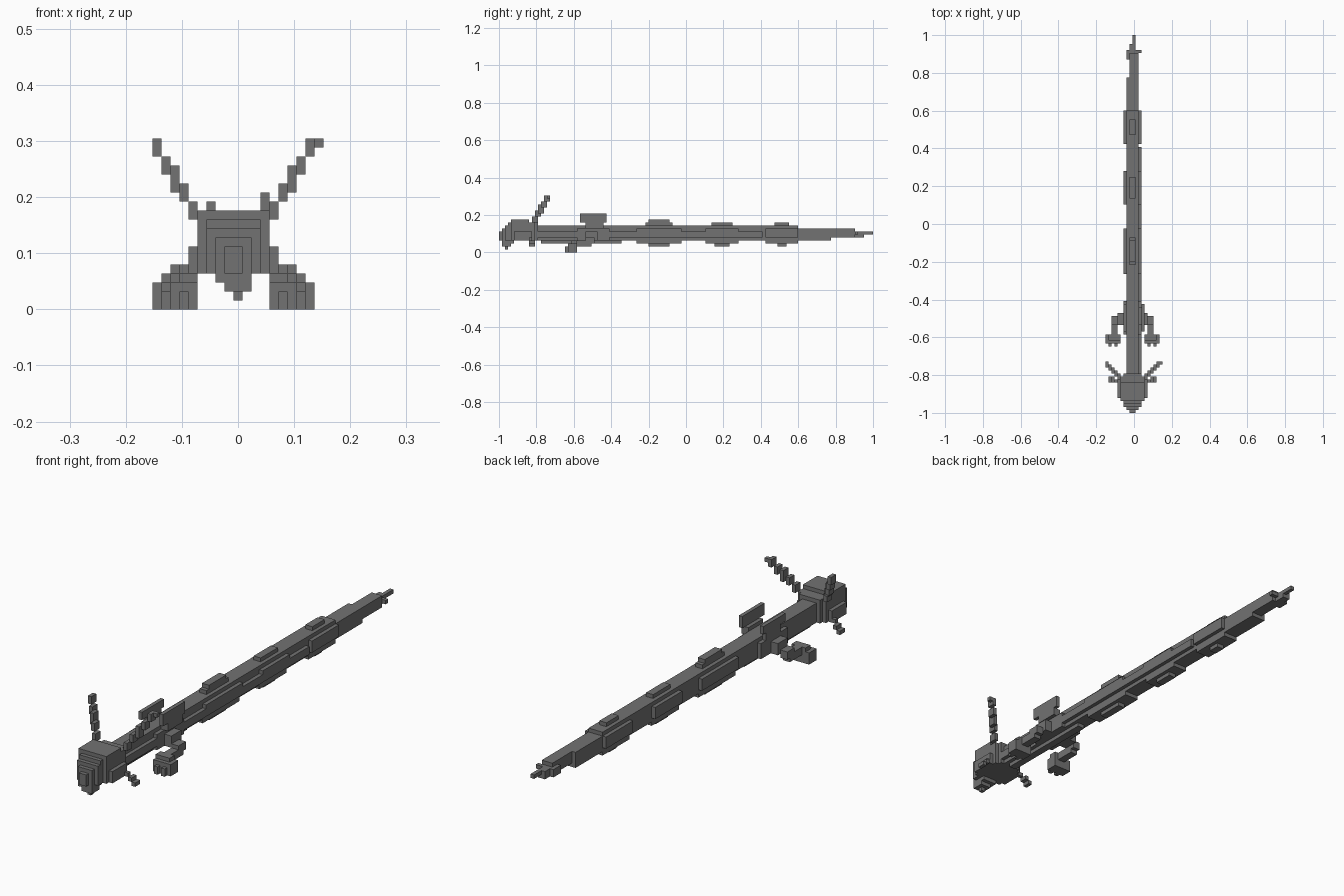
import bpy
import bmesh
from mathutils import Vector

default_cube = bpy.data.objects.get("Cube")
if default_cube:
    bpy.data.objects.remove(default_cube, do_unlink=True)

UNIT = 2 / 125  # edge of one block

grey = bpy.data.materials.new("stone_grey")
grey.use_nodes = True
colour = (0.17, 0.17, 0.17, 1)
grey.diffuse_color = colour
grey.node_tree.nodes["Principled BSDF"].inputs["Base Color"].default_value = colour


def blocks(xs, ys, zs):
    """Set of block cells filling inclusive ranges on each axis."""
    return {(x, y, z)
            for x in range(xs[0], xs[1] + 1)
            for y in range(ys[0], ys[1] + 1)
            for z in range(zs[0], zs[1] + 1)}


def mirrored(cells):
    """Cells reflected across the creature's middle plane."""
    return {(-1 - x, y, z) for x, y, z in cells}


def to_point(corner):
    x, y, z = corner
    return Vector(((x - 0.5) * UNIT, y * UNIT - 1, z * UNIT))


def build_part(name, cells):
    """Skin the outside of a set of cells with flat faces."""
    bm = bmesh.new()
    corners = {}

    def vertex(corner):
        if corner not in corners:
            corners[corner] = bm.verts.new(to_point(corner))
        return corners[corner]

    for cell in sorted(cells):
        for axis in range(3):
            for side in (0, 1):
                neighbour = list(cell)
                neighbour[axis] += 2 * side - 1
                if tuple(neighbour) in cells:
                    continue
                loop = []
                for u, v in ((0, 0), (1, 0), (1, 1), (0, 1)):
                    corner = list(cell)
                    corner[axis] += side
                    corner[(axis + 1) % 3] += u
                    corner[(axis + 2) % 3] += v
                    loop.append(vertex(tuple(corner)))
                if side == 0:
                    loop.reverse()
                bm.faces.new(loop)
    mesh = bpy.data.meshes.new(name)
    bm.to_mesh(mesh)
    bm.free()
    mesh.materials.append(grey)
    part = bpy.data.objects.new(name, mesh)
    bpy.context.collection.objects.link(part)
    return part


def build_pair(name, cells):
    build_part("right_" + name, cells)
    build_part("left_" + name, mirrored(cells))


# Long trunk with a low ridge along one flank
trunk = blocks((-2, 1), (12, 99), (4, 8))
trunk |= blocks((2, 2), (12, 87), (5, 6))
trunk |= blocks((-1, 0), (14, 40), (3, 3))

# Swellings around the trunk, shrinking towards the tail
for middle, long, short, top in ((53, 7, 3, 10), (74, 5, 2, 9), (94, 5, 1, 9)):
    outer = (middle - long, middle + long)
    inner = (middle - short, middle + short)
    trunk |= blocks((-2, 1), outer, (3, 3))
    trunk |= blocks((-1, 0), inner, (2, 2))
    trunk |= blocks((-1, 0), (inner[0] - 1, inner[1] + 1), (9, 9))
    trunk |= blocks((-1, 0), inner, (9, top))
    trunk |= blocks((-3, 2), outer, (5, 7))
build_part("trunk", trunk)

# Tapering tail with a small tuft
tail = blocks((-2, 1), (100, 110), (4, 7))
tail |= blocks((-1, 1), (111, 118), (5, 7))
tail |= blocks((-1, 0), (119, 121), (5, 6))
tail |= blocks((0, 0), (122, 124), (6, 6))
tail |= blocks((-2, -2), (117, 119), (5, 6))
tail |= blocks((1, 2), (119, 119), (6, 6))
build_part("tail", tail)

# Rounded head, stepped from snout to crown
head = set()
for half, ys, zs in ((1, (0, 0), (4, 6)), (2, (1, 1), (4, 7)),
                     (3, (2, 2), (4, 8)), (3, (3, 3), (4, 9)),
                     (4, (4, 9), (4, 10)), (5, (5, 10), (4, 6)),
                     (4, (10, 11), (4, 9)), (3, (12, 12), (4, 9))):
    head |= blocks((-half, half - 1), ys, zs)
build_part("head", head)

# Lower jaw and chin point
jaw = blocks((-2, 1), (1, 4), (3, 3))
jaw |= blocks((-1, 1), (1, 3), (2, 2))
jaw |= blocks((0, 0), (2, 2), (1, 1))
build_part("jaw", jaw)

# Horns sweeping up and back
horn = set()
for step, (low, high) in enumerate(((10, 11), (12, 13), (13, 15), (15, 16), (17, 18))):
    horn |= blocks((-5 - step, -5 - step), (11 + step, 12 + step), (low, high))
build_pair("horn", horn)
build_part("left_horn_tip", blocks((9, 9), (16, 16), (18, 18)))

# Whiskers trailing down behind the cheeks
whisker = set()
for step in range(4):
    whisker |= blocks((-5 - step, -5 - step), (10, 10 + step // 2),
                      (5 - step, 5 - step))
build_pair("whisker", whisker)

# Upright fins over the shoulders
fin_span, fin_root = (27, 35), (29, 34)
build_part("right_fin", blocks((-3, -3), fin_span, (10, 11)) | blocks((-3, -3), fin_root, (8, 9)))
build_part("left_fin", blocks((3, 3), fin_span, (10, 12)) | blocks((2, 3), fin_root, (8, 9)))

# Front legs: shoulder, elbow, forearm, foot and toes
leg = blocks((-3, -3), (26, 36), (4, 7))
leg |= blocks((-5, -4), (29, 32), (4, 6))
leg |= blocks((-7, -6), (29, 31), (3, 4))
leg |= blocks((-7, -6), (25, 30), (2, 3))
leg |= blocks((-9, -5), (23, 25), (0, 2))
leg |= blocks((-8, -5), (24, 25), (3, 3))
for toe in (-8, -6):
    leg |= blocks((toe, toe), (22, 22), (0, 1))
build_pair("front_leg", leg)
